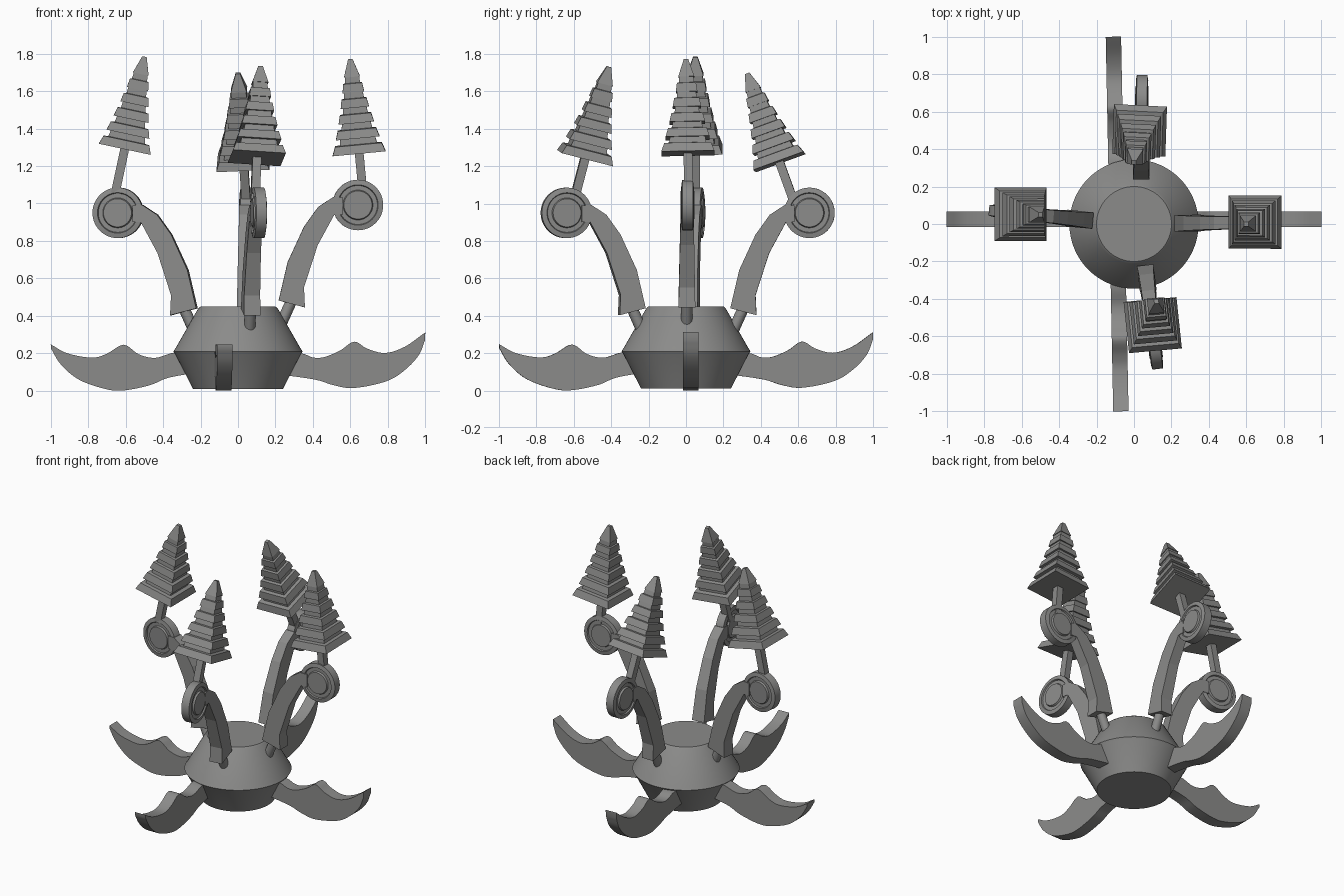
import bpy, bmesh, math
from mathutils import Vector, Matrix

if "Cube" in bpy.data.objects:
    bpy.data.objects.remove(bpy.data.objects["Cube"])

grey = bpy.data.materials.new("stone grey")
grey.diffuse_color = (0.26, 0.26, 0.255, 1)
grey.use_nodes = True
grey.node_tree.nodes["Principled BSDF"].inputs["Base Color"].default_value = grey.diffuse_color


def finish(name, bm, smooth=None, matrix=Matrix()):
    """Turn a bmesh into a named, coloured object."""
    bmesh.ops.transform(bm, matrix=matrix, verts=bm.verts)
    bmesh.ops.recalc_face_normals(bm, faces=bm.faces)
    me = bpy.data.meshes.new(name)
    bm.to_mesh(me)
    bm.free()
    me.materials.append(grey)
    ob = bpy.data.objects.new(name, me)
    bpy.context.collection.objects.link(ob)
    if smooth:
        bpy.ops.object.select_all(action='DESELECT')
        ob.select_set(True)
        bpy.context.view_layer.objects.active = ob
        bpy.ops.object.shade_smooth_by_angle(angle=math.radians(smooth))
    return ob


def stack(bm, rings, caps=True):
    """Skin a list of equal-length rings of points, capping both ends."""
    vs = [[bm.verts.new(p) for p in r] for r in rings]
    n = len(vs[0])
    for a, b in zip(vs, vs[1:]):
        for i in range(n):
            j = (i + 1) % n
            bm.faces.new((a[i], a[j], b[j], b[i]))
    bm.faces.new(vs[0][::-1])
    bm.faces.new(vs[-1])


def lathe(name, profile, segs, smooth=None, matrix=Matrix(), turn=0.0):
    bm = bmesh.new()
    stack(bm, [[(r * math.cos(turn + math.tau * i / segs),
                 r * math.sin(turn + math.tau * i / segs), z) for i in range(segs)]
               for r, z in profile])
    return finish(name, bm, smooth, matrix)


def frame(origin, x, z):
    """Matrix with the given z axis and an x axis close to x."""
    z = Vector(z).normalized()
    y = z.cross(Vector(x)).normalized()
    m = Matrix((y.cross(z), y, z)).transposed().to_4x4()
    m.translation = origin
    return m


def curve(pts, steps=5):
    """Smooth line through the points."""
    p = [Vector(q) for q in pts]
    p = [2 * p[0] - p[1]] + p + [2 * p[-1] - p[-2]]
    out = []
    for a, b, c, d in zip(p, p[1:], p[2:], p[3:]):
        for k in range(steps):
            t = k / steps
            out.append(0.5 * (2 * b + (c - a) * t + (2 * a - 5 * b + 4 * c - d) * t * t
                              + (3 * b - a - 3 * c + d) * t ** 3))
    return out + [p[-2]]


# body: double cone pot
lathe("body", [(.24, .01), (.335, .195), (.345, .21), (.335, .225), (.212, .44), (.2, .45)],
      64, 30)

# legs: flat curling fins, two low and two raised a little
low = (curve([(.2, .2), (.335, .205), (.44, .176), (.53, .195), (.61, .246), (.7, .198),
              (.78, .177), (.91, .2), (1, .248)])
       + curve([(.998, .225), (.945, .14), (.85, .06), (.71, .01), (.61, .002), (.47, .03),
                (.37, .07), (.2, .1)]))
high = (curve([(.2, .2), (.335, .2), (.40, .178), (.46, .18), (.545, .215), (.62, .262),
               (.69, .225), (.785, .202), (.89, .235), (1, .312)])
        + curve([(.998, .27), (.965, .19), (.89, .11), (.79, .05), (.62, .015), (.51, .03),
                 (.41, .06), (.2, .09)]))
for side, outline, d, off in (("left", low, (-1, 0, 0), (0, .025, 0)),
                              ("right", high, (1, 0, 0), (0, .025, 0)),
                              ("front", low, (.02, -1, 0), (-.09, 0, 0)),
                              ("back", high, (-.02, 1, 0), (-.09, 0, 0))):
    bm = bmesh.new()
    stack(bm, [[(u, v, w) for u, w in outline] for v in (-.041, .041)])
    finish(side + "_leg", bm, 30, frame(off, d, (0, 0, 1)))

# arm outline relative to the disc centre: (outward, height, half thickness)
inner = [(-.08, .04), (-.132, .042), (-.212, -.01), (-.288, -.116), (-.375, -.305), (-.423, -.51)]
outer = [(-.283, -.547), (-.288, -.44), (-.215, -.215), (-.125, -.05), (-.08, -.05)]

# wheel section, and square tiers of the tree-shaped head
wheel = [(.075, -.036), (.08, -.024), (.104, -.024), (.108, -.033), (.135, -.028),
         (.135, .028), (.108, .033), (.104, .024), (.08, .024), (.075, .036)]
tree = []
for i, w in enumerate((.142, .117, .095, .076, .058)):
    z = i * .082
    tree += [(w, z), (w * .88, z + .047), (w * .70, z + .05), (w * .66, z + .082)]
tree += [(.043, .41), (.012, .505)]
tree = [(w * math.sqrt(2), z) for w, z in tree]

arms = (("left", (-1, .1, 0), (-.64, .06, .95), (-.605, .052, 1.29), (-.5, .05, 1.78), (-1, 0, 0)),
        ("right", (1, .01, 0), (.64, .008, .992), (.647, .01, 1.268), (.6, 0, 1.765), (1, 0, 0)),
        ("front", (.12, -1, 0), (.11, -.64, .95), (.1, -.54, 1.243), (.12, -.41, 1.74), (.09, -1, 0)),
        ("back", (.01, 1, 0), (.042, .66, .95), (.03, .5, 1.222), (0, .33, 1.69), (.05, 1, 0)))

for side, d, hub, base, tip, facing in arms:
    m = frame(hub, d, (0, 0, 1))
    # curved flat arm, a little thicker at the foot
    bm = bmesh.new()
    stack(bm, [[(u, s * (.034 - .02 * min(0, w)), w) for u, w in inner + outer]
               for s in (-1, 1)])
    finish(side + "_arm", bm, None, m)
    # peg joining the arm to the body
    foot = m @ Vector((-.435, 0, -.69))
    top = m @ Vector((-.34, 0, -.48))
    lathe(side + "_peg", [(.03, 0), (.03, (top - foot).length)], 20, 30,
          frame(foot, d, top - foot))
    # stepped wheel, axis across the arm
    across = Vector((0, 0, 1)).cross(Vector(d))
    lathe(side + "_wheel", wheel, 48, 30, frame(hub, d, across))
    # square stem and tiered pyramid head
    axis = Vector(tip) - Vector(base)
    t = frame(base, facing, axis)
    lathe(side + "_stem", [(.033, -.24), (.033, .01)], 4, None, t, math.pi / 4)
    lathe(side + "_tiered_head", tree, 4, None, t, math.pi / 4)
